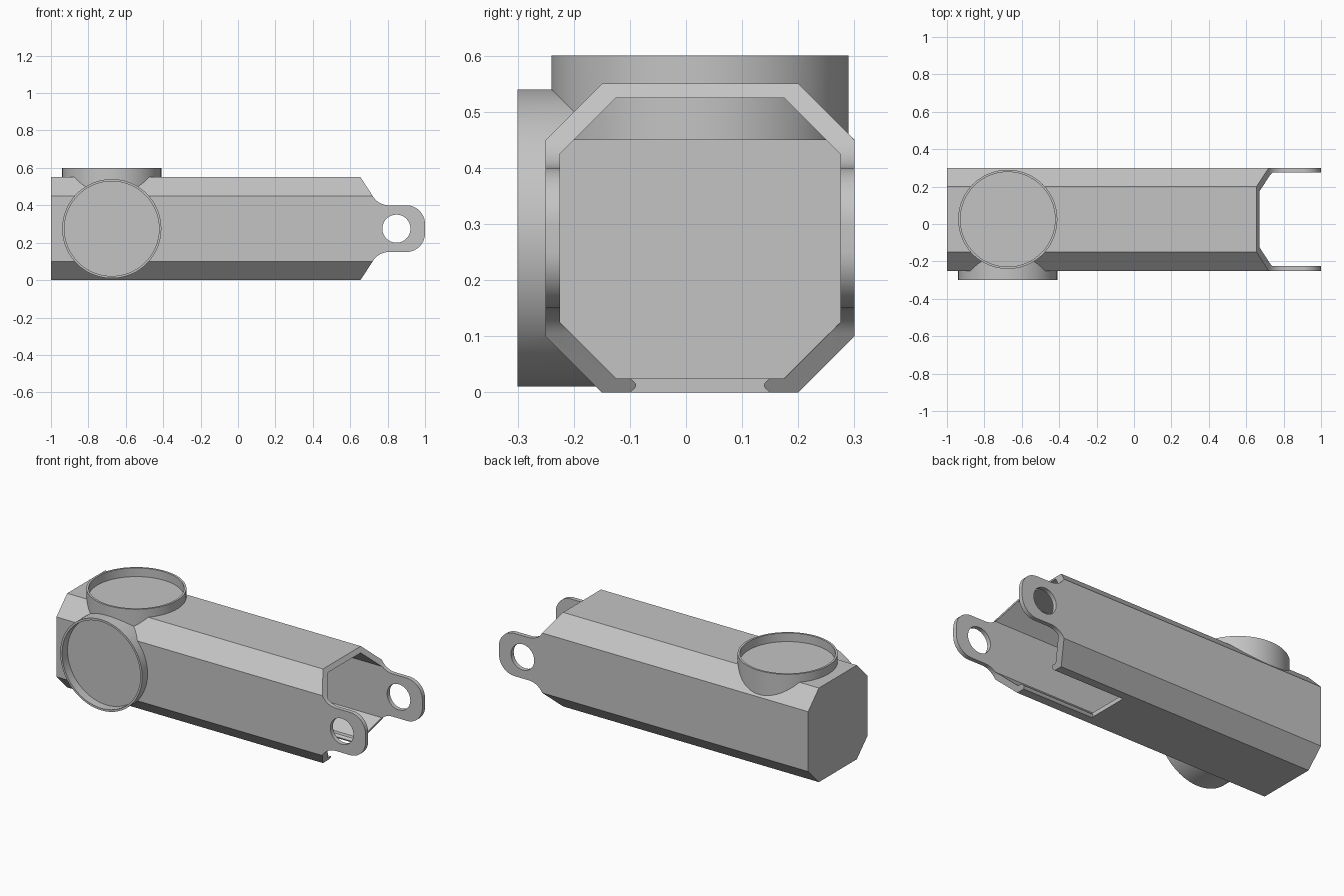
import bpy, bmesh, math
from mathutils import Vector

if "Cube" in bpy.data.objects:
    bpy.data.objects.remove(bpy.data.objects["Cube"], do_unlink=True)

grey = bpy.data.materials.new("plain grey")
grey.use_nodes = True
COLOUR = (0.55, 0.55, 0.55, 1)
grey.diffuse_color = COLOUR
grey.node_tree.nodes["Principled BSDF"].inputs["Base Color"].default_value = COLOUR

CY, CZ = 0.025, 0.275       # centre of the tube's section
CUP_X, CUP_R = -0.675, 0.265
WALL = 0.025


def prism(name, points, axis, start, end):
    """Extrude a 2D outline along an axis; the outline uses the other two axes in order."""
    bm = bmesh.new()

    def place(p, d):
        co = list(p)
        co.insert("xyz".index(axis), d)
        return bm.verts.new(co)
    low = [place(p, start) for p in points]
    high = [place(p, end) for p in points]
    n = len(points)
    bm.faces.new(low)
    bm.faces.new(high)
    for i in range(n):
        j = (i + 1) % n
        bm.faces.new((low[i], low[j], high[j], high[i]))
    bmesh.ops.recalc_face_normals(bm, faces=bm.faces)
    mesh = bpy.data.meshes.new(name)
    bm.to_mesh(mesh)
    bm.free()
    mesh.materials.append(grey)
    obj = bpy.data.objects.new(name, mesh)
    bpy.context.scene.collection.objects.link(obj)
    return obj


def circle(u, v, r, n=96):
    return [(u + r * math.cos(2 * math.pi * i / n),
             v + r * math.sin(2 * math.pi * i / n)) for i in range(n)]


def octagon(half, chamfer):
    a, b = half, half - chamfer
    return [(CY + u, CZ + v) for u, v in
            ((-b, -a), (b, -a), (a, -b), (a, b), (b, a), (-b, a), (-a, b), (-a, -b))]


def fillet(points, steps=12):
    """Round each (u, v, radius) corner of an outline."""
    out = []
    for i, (u, v, r) in enumerate(points):
        p = Vector((u, v))
        if not r:
            out.append((u, v))
            continue
        d1 = (Vector(points[i - 1][:2]) - p).normalized()
        d2 = (Vector(points[(i + 1) % len(points)][:2]) - p).normalized()
        half = d1.angle(d2) / 2
        centre = p + (d1 + d2).normalized() * (r / math.sin(half))
        s = p + d1 * (r / math.tan(half)) - centre
        e = p + d2 * (r / math.tan(half)) - centre
        for k in range(steps + 1):
            t = k / steps
            q = centre + (s * (1 - t) + e * t).normalized() * r
            out.append((q.x, q.y))
    return out


def combine(obj, tool, operation):
    """Apply a boolean and discard the tool object."""
    mod = obj.modifiers.new(operation, "BOOLEAN")
    mod.operation = operation
    mod.solver = "EXACT"
    mod.object = tool
    tool.hide_render = True
    bpy.context.view_layer.update()
    bpy.context.view_layer.objects.active = obj
    bpy.ops.object.modifier_apply(modifier=mod.name)
    bpy.data.objects.remove(tool, do_unlink=True)


# Octagonal arm with the front cup joined on
arm = prism("arm_housing", octagon(0.275, 0.1), "x", -1, 1.05)
combine(arm, prism("front_cup", circle(CUP_X, CZ, CUP_R), "y", -0.30, -0.15), "UNION")

# Hollow interior, open at the far end
combine(arm, prism("cavity", octagon(0.275 - WALL, 0.1), "x", -1 + WALL, 1.2), "DIFFERENCE")

# Sloped end with two rounded lugs
upper = [(-1.1, 0.65, 0), (0.59, 0.65, 0), (0.7525, 0.40, 0.1), (1, 0.40, 0.1)]
lower = [(x, 2 * CZ - z, r) for x, z, r in reversed(upper)]
combine(arm, prism("end_outline", fillet(upper + lower), "y", -0.5, 0.5), "INTERSECT")
combine(arm, prism("pin_hole", circle(0.847, CZ, 0.075, 64), "y", -0.5, 0.5), "DIFFERENCE")

# Slot in the floor, with rounded lips
lip = [(0.125, -0.05), (0.125, 0)]
lip += [(0.125 - 0.011 * math.sin(math.pi * k / 8), WALL * k / 8) for k in range(1, 8)]
lip += [(0.125, WALL), (0.125, 0.06)]
slot = [(CY + u, z) for u, z in lip] + [(CY - u, z) for u, z in reversed(lip)]
combine(arm, prism("floor_slot", slot, "x", 0.2, 1.2), "DIFFERENCE")

# Top cup, reaching through the ceiling
combine(arm, prism("top_cup", circle(CUP_X, CY, CUP_R), "z", 0.45, 0.60), "UNION")

# Shallow recesses leave a thin rim on both cups
combine(arm, prism("top_recess", circle(CUP_X, CY, CUP_R - 0.012), "z", 0.55, 0.7), "DIFFERENCE")
combine(arm, prism("front_recess", circle(CUP_X, CZ, CUP_R - 0.012), "y", -0.4, -0.25), "DIFFERENCE")

bpy.ops.object.select_all(action="DESELECT")
arm.select_set(True)
bpy.context.view_layer.objects.active = arm
bpy.ops.object.shade_smooth_by_angle(angle=math.radians(25))
